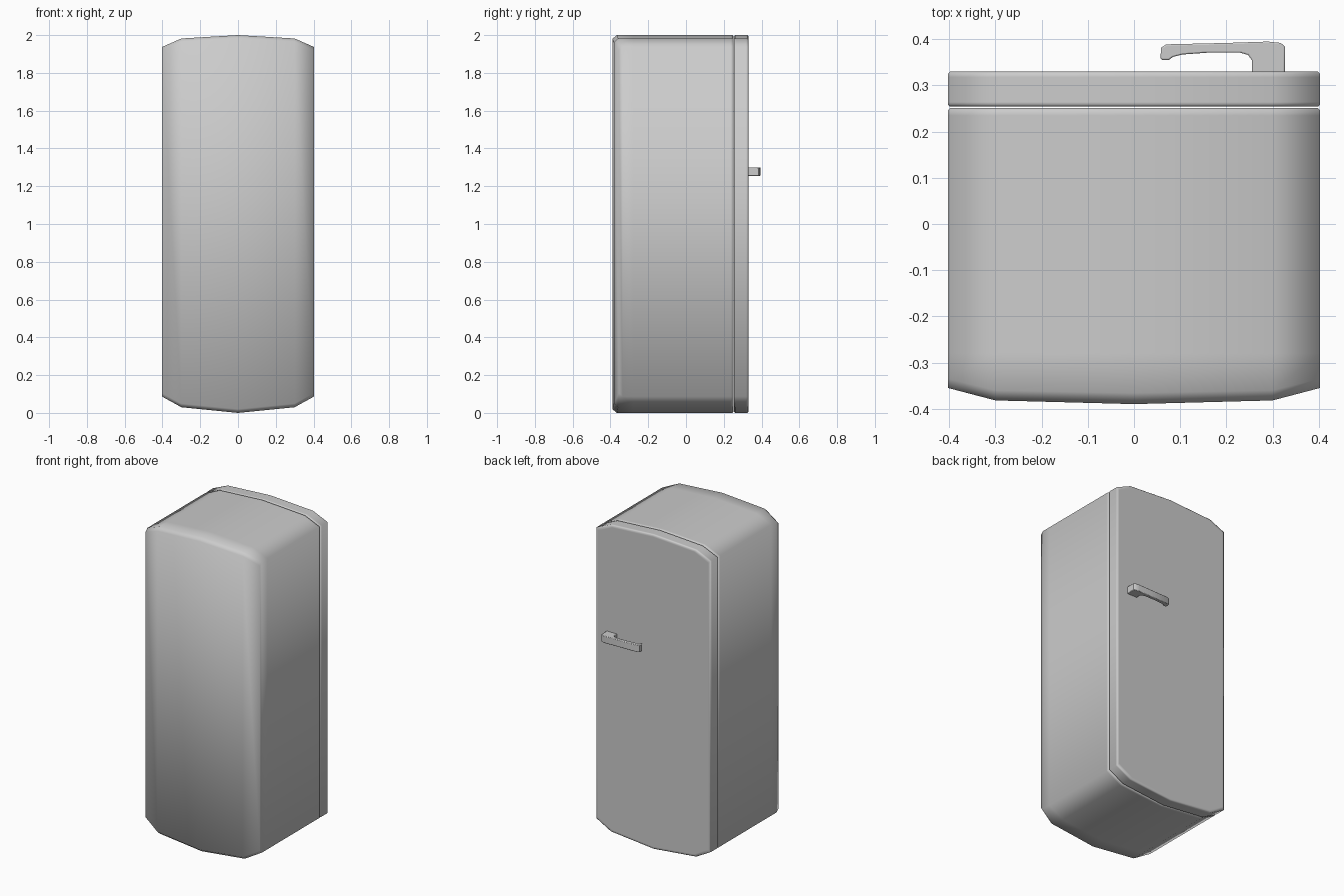
import bpy
import bmesh
from math import radians

cube = bpy.data.objects.get("Cube")
if cube:
    bpy.data.objects.remove(cube)

GREY = (0.6, 0.6, 0.6, 1.0)
mat = bpy.data.materials.new("plain grey")
mat.use_nodes = True
mat.diffuse_color = GREY
mat.node_tree.nodes["Principled BSDF"].inputs["Base Color"].default_value = GREY

# Cabinet outline in x and z: shallow arched top and bottom, tapered corners
HALF = 0.403
TOP = [(-HALF, 1.937), (-0.3, 1.982), (0, 2), (0.3, 1.982), (HALF, 1.937)]
BOTTOM = [(HALF, 0.087), (0.3, 0.03), (0, 0), (-0.3, 0.03), (-HALF, 0.087)]
OUTLINE = TOP + BOTTOM


def ring(bm, y, inset_x=0.0, inset_z=0.0):
    """Outline loop; y is a number or (side, shoulder, middle) depths."""
    depths = y if isinstance(y, tuple) else (y, y, y)
    verts = []
    for i, (x, z) in enumerate(OUTLINE):
        depth = depths[min(i % 5, 4 - i % 5)]
        verts.append(bm.verts.new((x * (1 - inset_x / HALF), depth,
                                   1 + (z - 1) * (1 - inset_z))))
    return verts


def bridge(bm, a, b):
    n = len(a)
    for i in range(n):
        j = (i + 1) % n
        bm.faces.new((a[i], a[j], b[j], b[i]))


def finish(bm, name, angle):
    bmesh.ops.recalc_face_normals(bm, faces=bm.faces)
    mesh = bpy.data.meshes.new(name)
    bm.to_mesh(mesh)
    bm.free()
    mesh.materials.append(mat)
    obj = bpy.data.objects.new(name, mesh)
    bpy.context.collection.objects.link(obj)
    bpy.ops.object.select_all(action='DESELECT')
    obj.select_set(True)
    bpy.context.view_layer.objects.active = obj
    bpy.ops.object.shade_smooth_by_angle(angle=radians(angle))
    return obj


# Cabinet: bulged panel at -y, straight sides, small bevel at the door gap
bm = bmesh.new()
rings = [
    ring(bm, (-0.355, -0.382, -0.39), 0.0, 0.02),
    ring(bm, (-0.335, -0.36, -0.366)),
    ring(bm, -0.28),
    ring(bm, 0.235),
    ring(bm, 0.246),
    ring(bm, 0.251, 0.005, 0.005),
]
for a, b in zip(rings, rings[1:]):
    bridge(bm, a, b)
panel = rings[0]
for i in range(4):
    bm.faces.new((panel[i], panel[i + 1], panel[8 - i], panel[9 - i]))
bm.faces.new(rings[-1])
finish(bm, "cabinet", 70)

# Door: slab with the same outline and softened rims
bm = bmesh.new()
rings = [
    ring(bm, 0.254, 0.005, 0.005),
    ring(bm, 0.259),
    ring(bm, 0.264),
    ring(bm, 0.318),
    ring(bm, 0.325),
    ring(bm, 0.33, 0.005, 0.005),
    ring(bm, 0.33, 0.015, 0.015),
]
for a, b in zip(rings, rings[1:]):
    bridge(bm, a, b)
bm.faces.new(rings[0])
bm.faces.new(rings[-1])
finish(bm, "door", 70)

# Handle: hooked profile in x and y, extruded upward
PROFILE = [(0.327, 0.325), (0.327, 0.384), (0.318, 0.392), (0.29, 0.395),
           (0.2, 0.392), (0.07, 0.389), (0.059, 0.382), (0.057, 0.358),
           (0.062, 0.355), (0.075, 0.355), (0.085, 0.362), (0.105, 0.367),
           (0.16, 0.371), (0.23, 0.371), (0.247, 0.366), (0.255, 0.355),
           (0.255, 0.325)]
bm = bmesh.new()
base = bm.faces.new([bm.verts.new((x, y, 1.255)) for x, y in PROFILE])
ext = bmesh.ops.extrude_face_region(bm, geom=[base])
moved = [v for v in ext["geom"] if isinstance(v, bmesh.types.BMVert)]
bmesh.ops.translate(bm, verts=moved, vec=(0, 0, 0.045))
handle = finish(bm, "handle", 40)
bevel = handle.modifiers.new("soft edges", 'BEVEL')
bevel.width = 0.003
bevel.segments = 2
bevel.limit_method = 'ANGLE'
bevel.angle_limit = radians(60)
